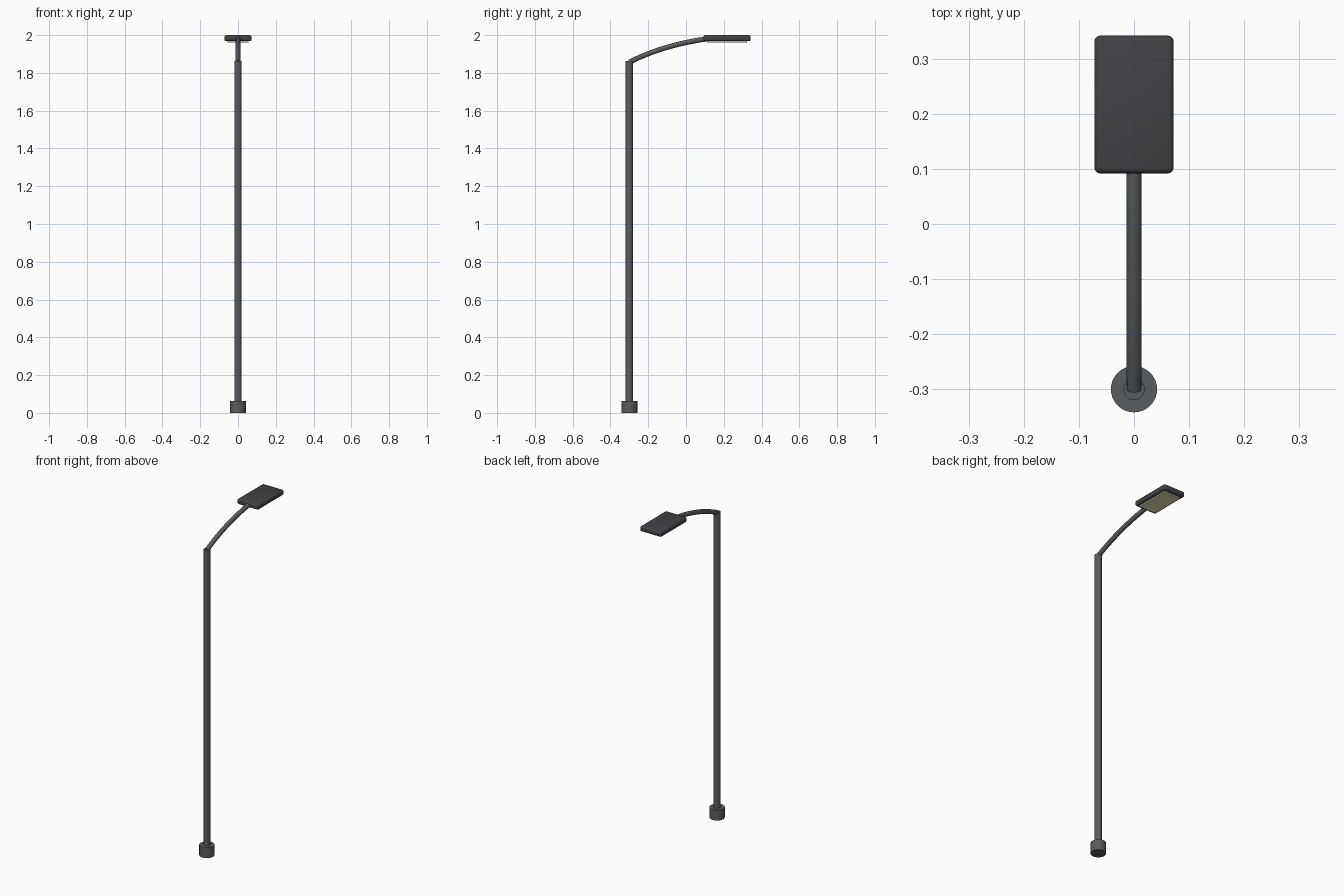
import bpy, math

if "Cube" in bpy.data.objects:
    bpy.data.objects.remove(bpy.data.objects["Cube"])


def material(name, rgb):
    m = bpy.data.materials.new(name)
    m.diffuse_color = (*rgb, 1)
    m.use_nodes = True
    m.node_tree.nodes["Principled BSDF"].inputs["Base Color"].default_value = m.diffuse_color
    return m


def finish(obj, name, mat):
    obj.name = name
    obj.data.materials.append(mat)
    bpy.ops.object.select_all(action='DESELECT')
    obj.select_set(True)
    bpy.context.view_layer.objects.active = obj
    bpy.ops.object.shade_smooth_by_angle(angle=math.radians(35))


def cylinder(name, radius, z0, z1, mat):
    bpy.ops.mesh.primitive_cylinder_add(vertices=32, radius=radius, depth=z1 - z0,
                                        location=(0, POLE_Y, (z0 + z1) / 2))
    finish(bpy.context.object, name, mat)


def box(name, width, y0, y1, z0, z1, mat, bevel=0):
    bpy.ops.mesh.primitive_cube_add(size=1, location=(0, (y0 + y1) / 2, (z0 + z1) / 2))
    obj = bpy.context.object
    obj.scale = (width, y1 - y0, z1 - z0)
    bpy.ops.object.transform_apply(location=False, rotation=False, scale=True)
    if bevel:
        mod = obj.modifiers.new("rounded_edges", 'BEVEL')
        mod.width = bevel
        mod.segments = 3
        bpy.ops.object.modifier_apply(modifier=mod.name)
    finish(obj, name, mat)


POLE_Y = -0.3
steel = material("steel_grey", (0.1, 0.11, 0.115))
dark = material("dark_housing", (0.055, 0.053, 0.06))
warm = material("warm_lens", (0.85, 0.78, 0.5))

# Base collar and straight pole
cylinder("base_collar", 0.042, 0, 0.064, steel)
cylinder("pole", 0.0195, 0.0, 1.862, steel)

# Curved arm: a round tube swept along a quadratic curve
p0, p1, p2 = (POLE_Y, 1.857), (-0.12, 1.948), (0.11, 1.980)
curve = bpy.data.curves.new("arm", 'CURVE')
curve.dimensions = '3D'
curve.bevel_depth = 0.0135
curve.bevel_resolution = 6
curve.use_fill_caps = True
spline = curve.splines.new('POLY')
STEPS = 16
spline.points.add(STEPS)
for i, pt in enumerate(spline.points):
    t = i / STEPS
    y, z = ((1 - t) ** 2 * a + 2 * t * (1 - t) * b + t * t * c for a, b, c in zip(p0, p1, p2))
    pt.co = (0, y, z, 1)
arm = bpy.data.objects.new("arm", curve)
bpy.context.collection.objects.link(arm)
bpy.ops.object.select_all(action='DESELECT')
arm.select_set(True)
bpy.context.view_layer.objects.active = arm
bpy.ops.object.convert(target='MESH')
finish(bpy.context.object, "arm", steel)

# Lamp housing with rounded edges, and the light panel beneath it
box("lamp_housing", 0.144, 0.092, 0.342, 1.968, 2.0, dark, bevel=0.01)
box("light_panel", 0.112, 0.112, 0.322, 1.961, 1.972, warm)
